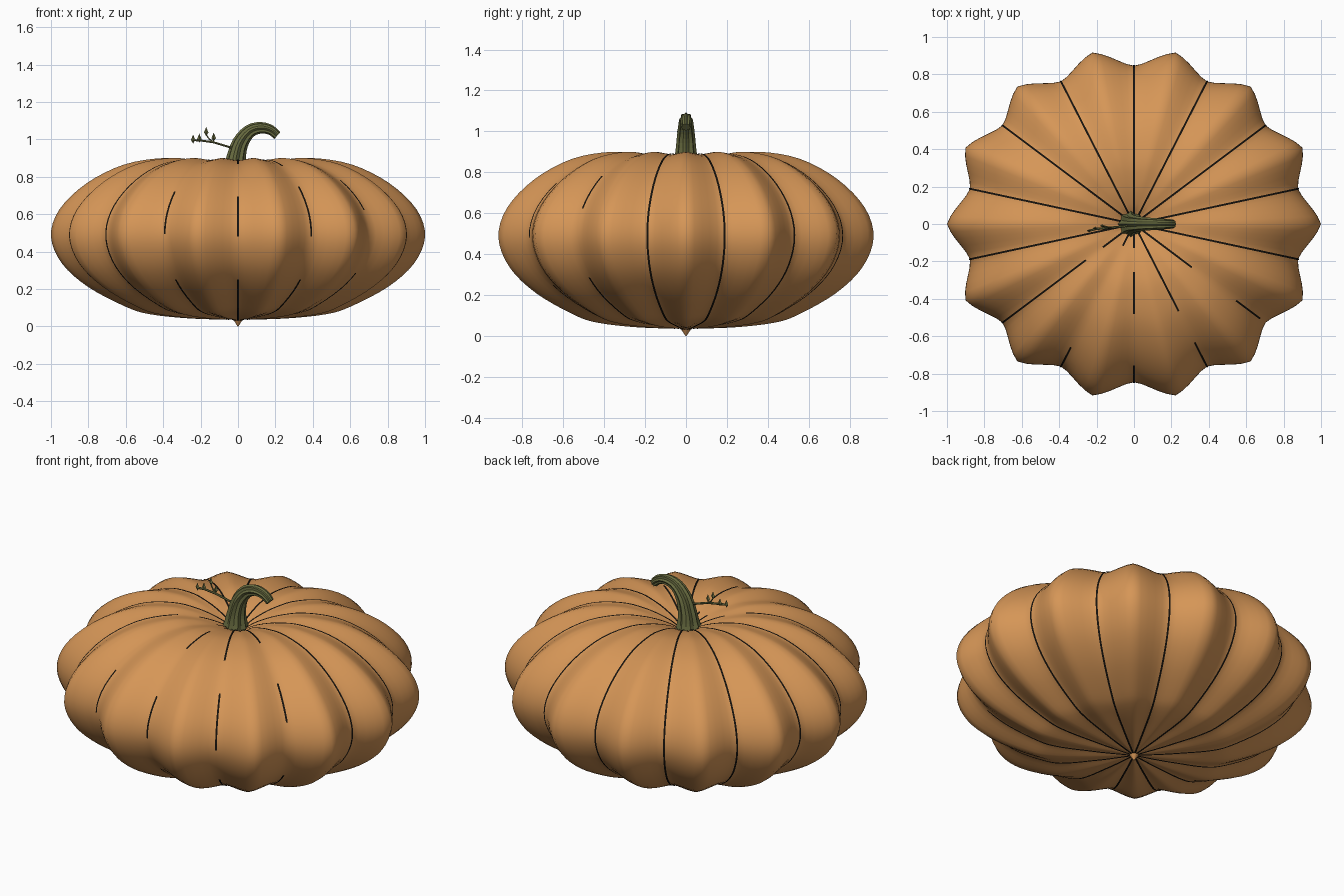
import bpy, bmesh, math
from mathutils import Vector

cube = bpy.data.objects.get("Cube")
if cube:
    bpy.data.objects.remove(cube)


def material(name, rgb):
    m = bpy.data.materials.new(name)
    m.use_nodes = True
    m.diffuse_color = (*rgb, 1)
    m.node_tree.nodes["Principled BSDF"].inputs["Base Color"].default_value = (*rgb, 1)
    return m


ORANGE = material("pumpkin_orange", (0.67, 0.305, 0.095))
GREEN = material("stem_green", (0.14, 0.15, 0.052))
BLACK = material("groove_black", (0.008, 0.006, 0.004))


def finish(bm, name, mat, smooth=False):
    bmesh.ops.recalc_face_normals(bm, faces=bm.faces)
    mesh = bpy.data.meshes.new(name)
    bm.to_mesh(mesh)
    bm.free()
    mesh.materials.append(mat)
    for p in mesh.polygons:
        p.use_smooth = smooth
    ob = bpy.data.objects.new(name, mesh)
    bpy.context.collection.objects.link(ob)
    return ob


def skin(bm, rings, closed=True):
    """Bridge successive rings of vertices; single-vertex rings become fans."""
    for a, b in zip(rings, rings[1:]):
        n = max(len(a), len(b))
        for i in range(n if closed else n - 1):
            j = (i + 1) % n
            if len(a) == 1:
                bm.faces.new((a[0], b[i], b[j]))
            elif len(b) == 1:
                bm.faces.new((a[i], a[j], b[0]))
            else:
                bm.faces.new((a[i], a[j], b[j], b[i]))


def spline(points, t):
    """Catmull-Rom through the points, t in point indices."""
    last = len(points) - 1
    i = min(int(t), last - 1)
    f = t - i
    a, b, c, d = [Vector(points[min(max(k, 0), last)]) for k in range(i - 1, i + 3)]
    return b + 0.5 * f * (c - a + f * (2 * a - 5 * b + 4 * c - d + f * (3 * (b - c) + d - a)))


# Ridge profile (radius, height) from bottom pole to top pole
PROFILE = [(0, .035), (.25, .042), (.47, .065), (.6, .105), (.8, .21), (.94, .335),
           (1, .48), (.955, .625), (.81, .765), (.61, .865), (.4, .9), (.25, .885),
           (.12, .845), (.05, .81), (0, .8)]
RIBS = 14
END = len(PROFILE) - 1


def surface(angle, t):
    r, z = spline(PROFILE, t)
    r = max(r, 0)
    u = abs((angle * RIBS / math.tau) % 1 - 0.5) * 2      # 1 on ridges, 0 in valleys
    k = 0.5 * (u * u * (3 - 2 * u) + u ** 1.3)
    r2 = r * (0.9 + 0.1 * k)
    z = 0.48 + (z - 0.48) * (1 - 0.03 * (1 - k) * min(1, r / 0.3))
    return Vector((r2 * math.cos(angle), 0.94 * r2 * math.sin(angle), z))


# Ribbed pumpkin body
bm = bmesh.new()
steps, sides = END * 4, RIBS * 10
rings = []
for s in range(steps + 1):
    n = 1 if s in (0, steps) else sides
    rings.append([bm.verts.new(surface(i * math.tau / sides, s * END / steps)) for i in range(n)])
skin(bm, rings)
finish(bm, "pumpkin_body", ORANGE, True)

# Blossom nub underneath
bm = bmesh.new()
bmesh.ops.create_cone(bm, cap_ends=True, segments=14, radius1=0.002, radius2=0.03, depth=0.042)
bmesh.ops.translate(bm, verts=bm.verts, vec=(0, 0, 0.021))
finish(bm, "blossom_nub", ORANGE)

# Dark groove lines in the valleys; those at the front are broken
BROKEN = {
    8: [(0, 10.2), (11.1, END)],
    9: [(0, 4.3), (6.1, 7.7), (11.7, END)],
    10: [(0, 4.3), (6, 7.5), (9.2, 10.6), (11.7, END)],
    11: [(0, 4.3), (6, 7.9), (9, END)],
    12: [(0, 4.6), (7, 8.2), (9.8, END)],
}
bm = bmesh.new()
for v in range(RIBS):
    angle = (v + 0.5) * math.tau / RIBS
    for t0, t1 in BROKEN.get(v, [(0, END)]):
        t0, t1 = max(t0, 0.1), min(t1, END - 0.4)
        count = max(4, int((t1 - t0) * 4))
        side = Vector((-math.sin(angle), 0.94 * math.cos(angle), 0)).normalized()
        rows = []
        for s in range(count + 1):
            t = t0 + (t1 - t0) * s / count
            along = surface(angle, t + 0.02) - surface(angle, t - 0.02)
            out = side.cross(along).normalized()
            p = surface(angle, t) + out * 0.004
            rows.append([bm.verts.new(p + side * w) for w in (-0.005, 0.005)])
        skin(bm, rows, closed=False)
finish(bm, "groove_lines", BLACK)

# Curved, fluted stem: x, z, radius along its path
STEM = [(-.02, .78, .085), (-.015, .84, .064), (-.01, .9, .052), (.012, .98, .044),
        (.06, 1.042, .036), (.12, 1.062, .031), (.175, 1.05, .027), (.21, 1.02, .024)]
bm = bmesh.new()
rings = []
count = (len(STEM) - 1) * 3
for s in range(count + 1):
    t = s / 3
    x, z, r = spline(STEM, t)
    d = spline(STEM, min(t + 0.05, len(STEM) - 1)) - spline(STEM, max(t - 0.05, 0))
    across = Vector((d.y, 0, -d.x)).normalized()
    ring = []
    for i in range(16):
        a = i * math.tau / 16
        rr = r * (1.0 if i % 2 == 0 else 0.8)
        ring.append(bm.verts.new(Vector((x, 0, z)) + across * rr * math.cos(a)
                                 + Vector((0, rr * math.sin(a), 0))))
    rings.append(ring)
skin(bm, rings)
bm.faces.new(rings[0])
bm.faces.new(rings[-1])
finish(bm, "stem", GREEN)


# Tendril twigs
def twig(name, points, radius):
    bm = bmesh.new()
    rows = []
    for p in points:
        rows.append([bm.verts.new(Vector(p) + radius * Vector((0.2 * math.sin(a), math.cos(a), math.sin(a))))
                     for a in (i * math.tau / 6 for i in range(6))])
    skin(bm, rows)
    bm.faces.new(rows[0])
    bm.faces.new(rows[-1])
    finish(bm, name, GREEN)


twig("tendril", [(0, 0, .948), (-.05, -.012, .96), (-.13, -.02, .984), (-.2, -.026, .994),
                 (-.24, -.036, .996)], 0.006)
twig("tendril_branch", [(-.13, -.02, .984), (-.155, -.014, 1.003), (-.17, -.01, 1.025)], 0.005)

# Small pointed leaves
LEAVES = [(-.24, -.036, 1.0), (-.207, -.022, 1.005), (-.17, -.01, 1.04), (-.13, -.02, 1.01)]
for n, centre in enumerate(LEAVES):
    bm = bmesh.new()
    bmesh.ops.create_icosphere(bm, subdivisions=1, radius=1)
    bm.clear()
    tips = [[bm.verts.new((0, 0, -.022))],
            [bm.verts.new((.012 * math.cos(a), .008 * math.sin(a), -.003))
             for a in (i * math.pi / 2 for i in range(4))],
            [bm.verts.new((0, 0, .026))]]
    skin(bm, tips)
    finish(bm, f"tendril_leaf_{n + 1}", GREEN).location = centre
